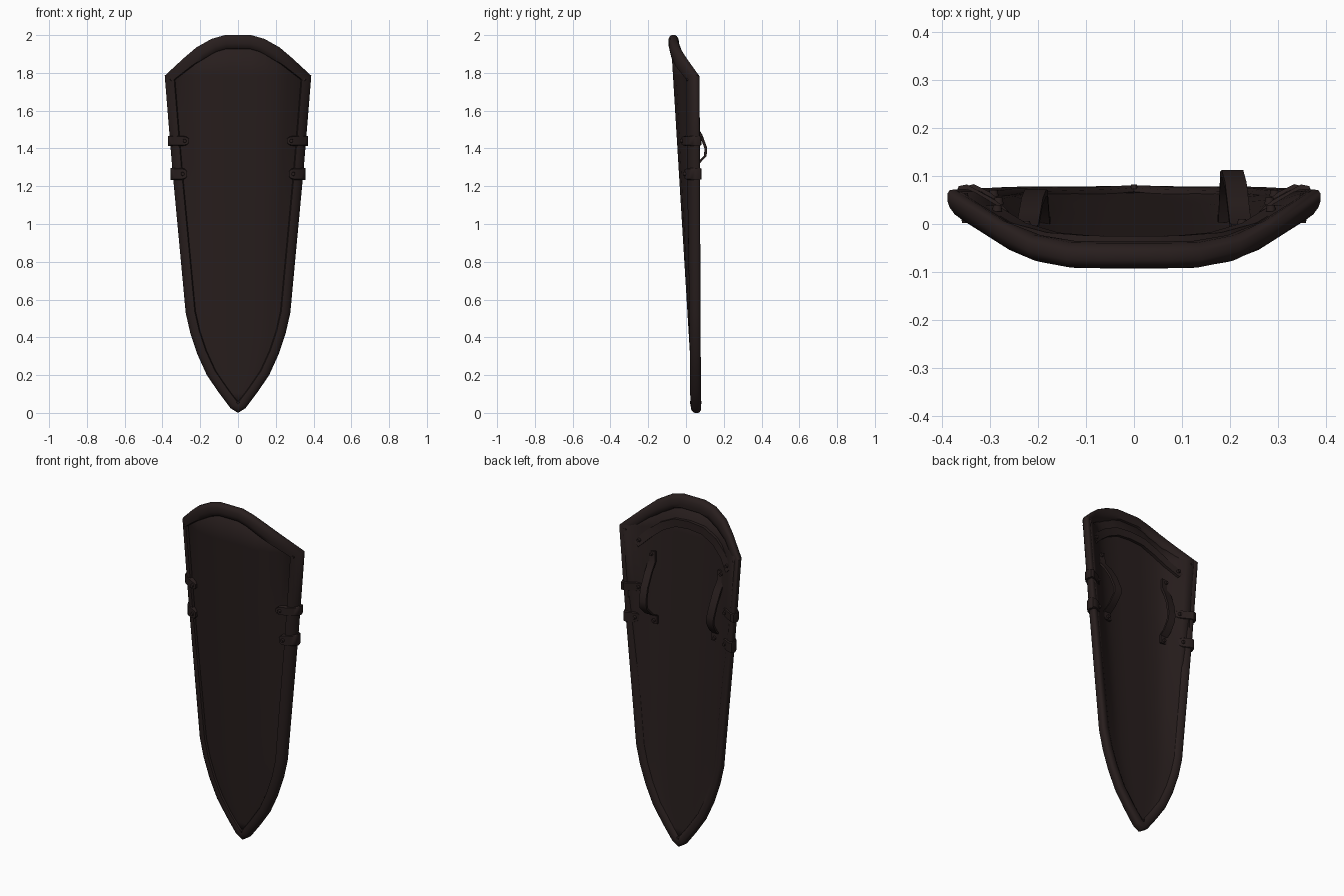
import bpy, bmesh, math
from mathutils import Vector, Matrix

cube = bpy.data.objects.get("Cube")
if cube:
    bpy.data.objects.remove(cube, do_unlink=True)

COLOR = (0.021, 0.013, 0.0125, 1)
mat = bpy.data.materials.new("dark brown leather")
mat.use_nodes = True
mat.diffuse_color = COLOR
bsdf = next(n for n in mat.node_tree.nodes if n.type == 'BSDF_PRINCIPLED')
bsdf.inputs["Base Color"].default_value = COLOR
bsdf.inputs["Roughness"].default_value = 0.8

# Half outline of the shield: side from tip to corner, then crest to the middle
SIDE = [(0.04, 0.025), (0.10, 0.105), (0.165, 0.2), (0.215, 0.31), (0.252, 0.42),
        (0.277, 0.53), (0.302, 0.8), (0.345, 1.26), (0.36, 1.44), (0.388, 1.785)]
CREST = [(0.285, 1.88), (0.22, 1.935), (0.14, 1.98), (0.07, 2.0)]
BOW = [(0, 1), (0.38, 1), (0.6, 0.85), (0.78, 0.5), (1, 0)]


def lerp(table, v):
    """Piecewise linear lookup, clamped at both ends."""
    if v <= table[0][0]:
        return table[0][1]
    for (a, p), (b, q) in zip(table, table[1:]):
        if v <= b:
            return p + (q - p) * (v - a) / (b - a)
    return table[-1][1]


def half_width(z):
    return lerp([(0, 0.0)] + [(h, x) for x, h in SIDE], z)


def crest_height(x):
    return lerp([(0, 2.0)] + CREST[::-1] + [SIDE[-1]], abs(x))


def bowed(x, z):
    """Depth of the middle of the shield wall: straight edges, bowed centre."""
    return 0.055 - 0.061 * z * lerp(BOW, abs(x) / max(half_width(z), 0.01))


def finish(name, bm, angle=40):
    bmesh.ops.remove_doubles(bm, verts=bm.verts, dist=0.0005)
    bmesh.ops.recalc_face_normals(bm, faces=bm.faces)
    me = bpy.data.meshes.new(name)
    bm.to_mesh(me)
    bm.free()
    me.materials.append(mat)
    ob = bpy.data.objects.new(name, me)
    bpy.context.collection.objects.link(ob)
    bpy.ops.object.select_all(action='DESELECT')
    ob.select_set(True)
    bpy.context.view_layer.objects.active = ob
    bpy.ops.object.shade_smooth_by_angle(angle=math.radians(angle))
    return ob


def loft(name, rings, closed=False, angle=40):
    """Skin a row of equal cross-sections."""
    bm = bmesh.new()
    vs = [[bm.verts.new(p) for p in ring] for ring in rings]
    n = len(vs[0])
    pairs = list(zip(vs, vs[1:])) + ([(vs[-1], vs[0])] if closed else [])
    for r, s in pairs:
        for i in range(n):
            j = (i + 1) % n
            bm.faces.new((r[i], r[j], s[j], s[i]))
    if not closed:
        bm.faces.new(vs[0])
        bm.faces.new(vs[-1])
    return finish(name, bm, angle)


def strap(name, path, width, thick=0.014):
    """Flat band along (x, z, distance behind the wall) points."""
    rings = []
    for i, (x, z, off) in enumerate(path):
        a, b = path[max(i - 1, 0)], path[min(i + 1, len(path) - 1)]
        side = Vector((-(b[1] - a[1]), 0, b[0] - a[0])).normalized() * width / 2
        c = Vector((x, bowed(x, z) + off, z))
        t = Vector((0, thick / 2, 0))
        rings.append([c + side + t, c - side + t, c - side - t, c + side - t])
    return loft(name, rings)


def rivet(name, x, y, z, r=0.011, depth=0.014):
    bm = bmesh.new()
    bmesh.ops.create_cone(bm, cap_ends=True, segments=10, radius1=r, radius2=r * 0.8,
                          depth=depth, matrix=Matrix.Translation((x, y, z)) @
                          Matrix.Rotation(math.copysign(math.pi / 2, -y + bowed(x, z)), 4, 'X'))
    return finish(name, bm)


# Bowed wall
bm = bmesh.new()
cols = sorted({s * u for u in (0, 0.2, 0.38, 0.5, 0.6, 0.7, 0.78, 0.9, 1) for s in (-1, 1)})
rows = []
for x0, z0 in SIDE:
    w = x0 - 0.02
    rows.append([bm.verts.new((u * w, bowed(u * x0, z0), z0 + 0.02 * (z0 < 0.1))) for u in cols])
top = []
for u in cols:
    x = u * 0.368
    z = max(crest_height(x) - 0.025, 1.787)
    top.append(bm.verts.new((x, bowed(x, z), z)))
rows.append(top)
for r, s in zip(rows, rows[1:]):
    for i in range(len(cols) - 1):
        bm.faces.new((r[i], r[i + 1], s[i + 1], s[i]))
wall = finish("shield_wall", bm)
mod = wall.modifiers.new("thickness", 'SOLIDIFY')
mod.thickness = 0.03
mod.offset = 0

# Rolled rim swept round the outline
half = SIDE + CREST
outline = [(0, 0.0)] + half + [(0, 2.0)] + [(-x, z) for x, z in reversed(half)]
section = [(0, -0.009), (0.004, -0.018), (0.014, -0.026), (0.032, -0.028), (0.048, -0.024), (0.053, -0.012),
           (0.053, 0.012), (0.048, 0.024), (0.032, 0.028), (0.014, 0.026), (0.004, 0.018), (0, 0.009)]
rings = []
for i, (x, z) in enumerate(outline):
    p = Vector((x, z))
    d0 = (p - Vector(outline[i - 1])).normalized()
    d1 = (Vector(outline[(i + 1) % len(outline)]) - p).normalized()
    n0, n1 = Vector((-d0.y, d0.x)), Vector((-d1.y, d1.x))
    miter = (n0 + n1) / (1 + n0.dot(n1))
    grow = 1.4 if z > 1.9 else 1.2 if z > 1.8 else 1.0
    ring = []
    for a, b in section:
        q = p + miter * a * grow
        ring.append((q.x, bowed(q.x, q.y) + b, q.y))
    rings.append(ring)
loft("rolled_rim", rings, closed=True, angle=50)

# Curved band behind the crest
xs = [-0.30, -0.24, -0.17, -0.09, 0, 0.09, 0.17, 0.24, 0.30]
strap("crest_band", [(x, crest_height(x * 1.1) - 0.15, 0.024) for x in xs], 0.045, 0.018)
for side, s in (("left", 1), ("right", -1)):
    x, z = s * 0.285, crest_height(0.285 * 1.1) - 0.145
    rivet(side + "_crest_band_rivet", x, bowed(x, z) + 0.037, z)

# Arm strap and hand grip, each fixed by a rivet at both ends
for name, s, bulge in (("left_arm_strap", 1, 0.125), ("right_hand_grip", -1, 0.08)):
    path = [(0.225, 1.65, 0.1), (0.222, 1.59, 0.1), (0.217, 1.54, 0.45), (0.212, 1.47, 0.8),
            (0.205, 1.40, 1), (0.202, 1.36, 0.95), (0.2, 1.31, 0.5), (0.198, 1.285, 0.1), (0.196, 1.24, 0.1)]
    path = [(s * x, z, 0.012 + bulge * k * 0.9) for x, z, k in path]
    strap(name, path, 0.045)
    for end, (x, z, off) in (("top", path[0]), ("bottom", path[-1])):
        z += 0.018 if end == "bottom" else -0.018
        rivet(name + "_" + end + "_rivet", x, bowed(x, z) + off + 0.01, z)

# Clamps folded round the rim on both sides
for level, zc, reach, h in (("upper", 1.44, 0.10, 0.026), ("lower", 1.265, 0.075, 0.032)):
    w = half_width(zc)
    prof = [(w - reach, 0.024, 0.45), (w - reach + 0.012, 0.03, 0.85), (w - reach + 0.03, 0.034, 1),
            (w - 0.012, 0.034, 1), (w + 0.005, 0.024, 1), (w + 0.011, 0.008, 1)]
    for side, s in (("left", 1), ("right", -1)):
        rings = []
        for x, t, k in prof:
            y = bowed(x, zc)
            e = h * k
            c = e * 0.85
            rings.append([(s * x, y - t, zc - c), (s * x, y - t, zc + c), (s * x, y - t * 0.7, zc + e),
                          (s * x, y + t * 0.7, zc + e), (s * x, y + t, zc + c), (s * x, y + t, zc - c),
                          (s * x, y + t * 0.7, zc - e), (s * x, y - t * 0.7, zc - e)])
        loft(f"{side}_{level}_clamp", rings)
        x = s * (w - reach + 0.022)
        for face, f in (("front", -1), ("back", 1)):
            rivet(f"{side}_{level}_clamp_{face}_rivet", x, bowed(x, zc) + f * 0.036, zc)

# Small rivets at the tip and corners of the rim
for name, x, z in (("tip", 0, 0.055), ("left_corner", 0.352, 1.765), ("right_corner", -0.352, 1.765)):
    for face, f in (("front", -1), ("back", 1)):
        rivet(f"{name}_{face}_rivet", x, bowed(x, z) + f * 0.026, z, 0.008, 0.01)
